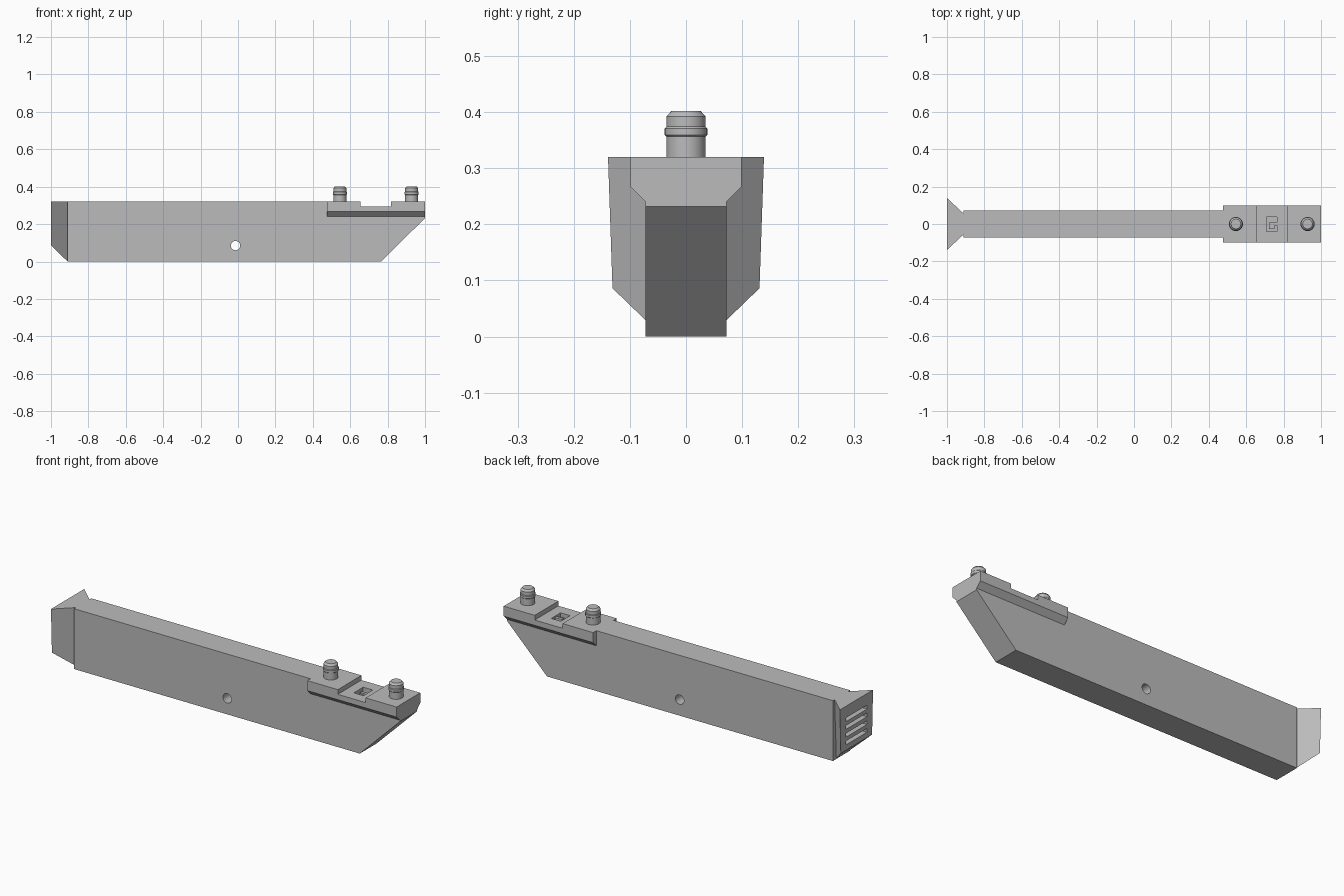
import bpy, bmesh, math
from mathutils import Matrix

cube = bpy.data.objects.get("Cube")
if cube:
    bpy.data.objects.remove(cube)

grey = bpy.data.materials.new("plain grey")
grey.use_nodes = True
colour = (0.5, 0.5, 0.5, 1)
grey.diffuse_color = colour
grey.node_tree.nodes["Principled BSDF"].inputs["Base Color"].default_value = colour


def finish(name, bm):
    bmesh.ops.recalc_face_normals(bm, faces=bm.faces[:])
    mesh = bpy.data.meshes.new(name)
    bm.to_mesh(mesh)
    bm.free()
    mesh.materials.append(grey)
    obj = bpy.data.objects.new(name, mesh)
    bpy.context.collection.objects.link(obj)
    return obj


def loft(name, first, last):
    """Solid between two matching outlines."""
    bm = bmesh.new()
    a = [bm.verts.new(p) for p in first]
    b = [bm.verts.new(p) for p in last]
    bm.faces.new(a)
    bm.faces.new(b[::-1])
    n = len(a)
    for i in range(n):
        j = (i + 1) % n
        bm.faces.new((a[i], a[j], b[j], b[i]))
    return finish(name, bm)


def box(name, x0, x1, y0, y1, z0, z1):
    ring = [(x0, y0), (x1, y0), (x1, y1), (x0, y1)]
    return loft(name, [(x, y, z0) for x, y in ring], [(x, y, z1) for x, y in ring])


def combine(target, other, operation):
    mod = target.modifiers.new(other.name, "BOOLEAN")
    mod.operation = operation
    mod.solver = "EXACT"
    mod.object = other
    bpy.ops.object.select_all(action="DESELECT")
    bpy.context.view_layer.objects.active = target
    target.select_set(True)
    bpy.ops.object.modifier_apply(modifier=mod.name)
    bpy.data.objects.remove(other)


TOP = 0.32
HALF = 0.072

# Long body with a raked nose
side = [(-0.912, 0), (0.765, 0), (1, 0.232), (1, TOP), (-0.912, TOP)]
body = loft("body", [(x, -HALF, z) for x, z in side], [(x, HALF, z) for x, z in side])

# Wider mounting rail with chamfered undersides
half_rail = [(HALF - 0.01, 0.232), (HALF, 0.24), (0.099, 0.267), (0.099, TOP)]
rail_outline = half_rail + [(-y, z) for y, z in reversed(half_rail)]
rail = loft("rail", [(0.476, y, z) for y, z in rail_outline],
            [(1, y, z) for y, z in rail_outline])
combine(body, rail, "UNION")

# Notch, connector pocket and cross hole
combine(body, box("notch", 0.655, 0.818, -0.2, 0.2, 0.295, 0.4), "DIFFERENCE")
combine(body, box("pocket", 0.708, 0.764, -0.04, 0.038, 0.25, 0.4), "DIFFERENCE")
bm = bmesh.new()
bmesh.ops.create_cone(bm, cap_ends=True, segments=32, radius1=0.025, radius2=0.025, depth=1,
                      matrix=Matrix.Translation((-0.013, 0, 0.085)) @ Matrix.Rotation(math.pi / 2, 4, "X"))
combine(body, finish("hole", bm), "DIFFERENCE")

# Contact blocks inside the pocket
box("contact_bar", 0.722, 0.764, -0.008, 0.008, 0.248, 0.288)
box("contact_block", 0.722, 0.75, -0.028, -0.008, 0.248, 0.28)

# Flared end with vent slots
wide = [(-1, -0.139, TOP), (-1, 0.139, TOP), (-1, 0.131, 0.086), (-1, -0.131, 0.086)]
narrow = [(-0.911, -0.056, TOP), (-0.911, 0.056, TOP), (-0.911, 0.042, 0), (-0.911, -0.042, 0)]
flare = loft("flared_end", wide, narrow)
for i in range(4):
    z = 0.125 + 0.041 * i
    combine(flare, box("slot", -1.1, -0.975, -0.088, 0.088, z - 0.01, z + 0.01), "DIFFERENCE")

# Two locating pegs, turned from a profile
peg_profile = [(0, 0.31), (0.035, 0.31), (0.035, 0.356), (0.038, 0.359), (0.038, 0.371),
               (0.035, 0.374), (0.035, 0.392), (0.026, 0.402), (0, 0.402)]
for name, x in (("inner_peg", 0.545), ("outer_peg", 0.928)):
    bm = bmesh.new()
    points = [bm.verts.new((x + r, 0, z)) for r, z in peg_profile]
    edges = [bm.edges.new(pair) for pair in zip(points, points[1:])]
    bmesh.ops.spin(bm, geom=points + edges, cent=(x, 0, 0), axis=(0, 0, 1),
                   angle=math.tau, steps=32)
    bmesh.ops.remove_doubles(bm, verts=bm.verts[:], dist=0.0002)
    peg = finish(name, bm)
    bpy.ops.object.select_all(action="DESELECT")
    bpy.context.view_layer.objects.active = peg
    peg.select_set(True)
    bpy.ops.object.shade_smooth_by_angle(angle=math.radians(25))
